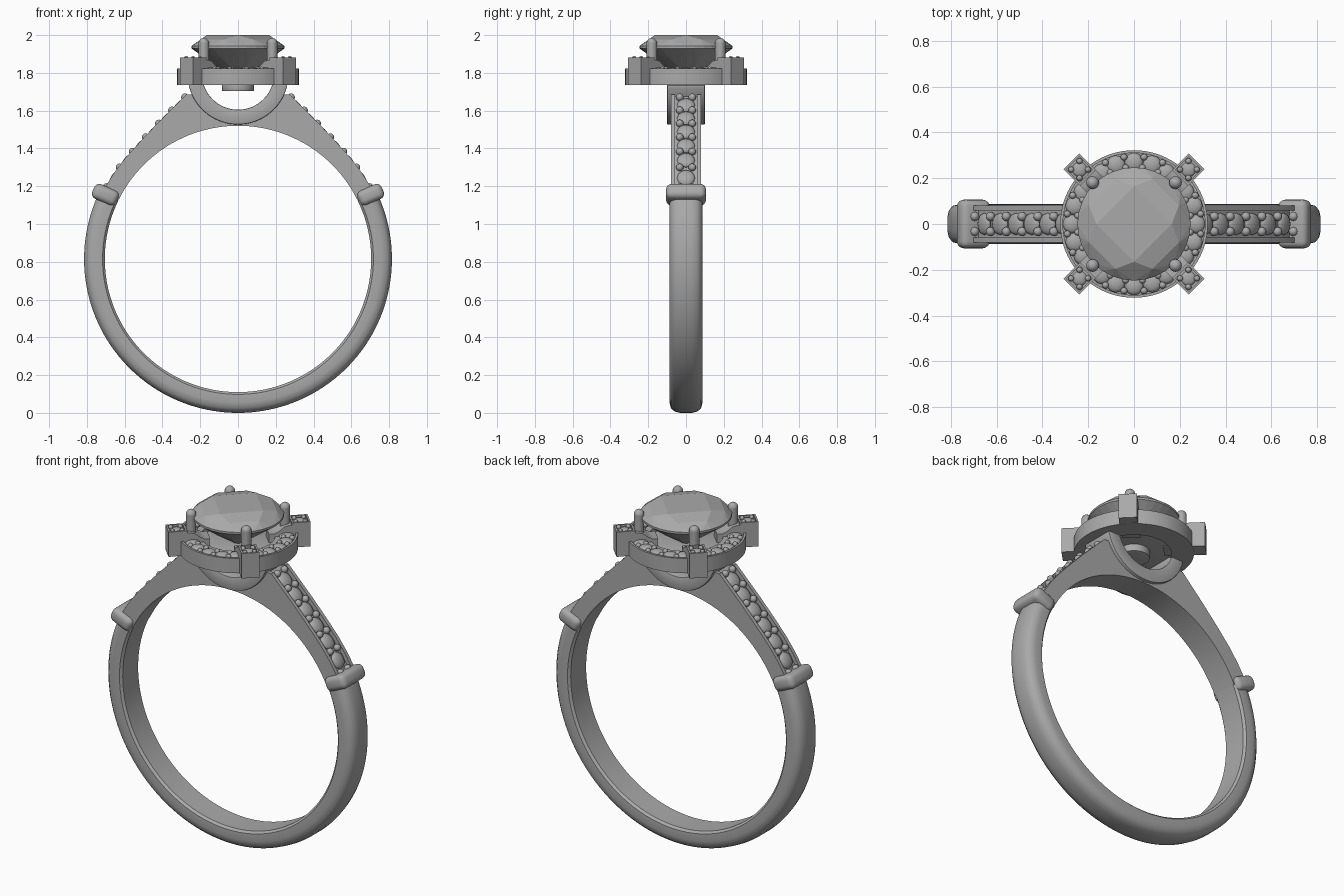
import bpy, bmesh, math
from mathutils import Matrix, Vector

if "Cube" in bpy.data.objects:
    bpy.data.objects.remove(bpy.data.objects["Cube"])

metal = bpy.data.materials.new("grey")
metal.diffuse_color = (0.4, 0.4, 0.4, 1)
metal.use_nodes = True
metal.node_tree.nodes["Principled BSDF"].inputs["Base Color"].default_value = metal.diffuse_color

CZ = 0.815            # centre height of the finger hole
R_IN, R_OUT = 0.705, 0.815
ARCH_Z = 1.795        # centre height of the arch under the head


def finish(name, bm, smooth=30, bevel=0.0, segments=2):
    bmesh.ops.recalc_face_normals(bm, faces=bm.faces[:])
    mesh = bpy.data.meshes.new(name)
    bm.to_mesh(mesh)
    bm.free()
    ob = bpy.data.objects.new(name, mesh)
    bpy.context.collection.objects.link(ob)
    mesh.materials.append(metal)
    bpy.ops.object.select_all(action='DESELECT')
    ob.select_set(True)
    bpy.context.view_layer.objects.active = ob
    if bevel:
        mod = ob.modifiers.new("round", 'BEVEL')
        mod.width, mod.segments = bevel, segments
        bpy.ops.object.modifier_apply(modifier=mod.name)
    if smooth:
        bpy.ops.object.shade_smooth_by_angle(angle=math.radians(smooth))
    return ob


def sweep(bm, section, centre_z, a0, a1, steps):
    """Turn a (radius, y) section around the y axis between two angles."""
    rings = []
    for i in range(steps + 1):
        a = math.radians(a0 + (a1 - a0) * i / steps)
        rings.append([bm.verts.new((r * math.cos(a), y, centre_z + r * math.sin(a)))
                      for r, y in section])
    n = len(section)
    for p, q in zip(rings, rings[1:]):
        for k in range(n):
            bm.faces.new((p[k], p[(k + 1) % n], q[(k + 1) % n], q[k]))
    bm.faces.new(rings[0])
    bm.faces.new(rings[-1][::-1])


def prism(bm, outline, y0, y1, matrix=Matrix()):
    """Extrude an (x, z) outline along y."""
    a = [bm.verts.new(matrix @ Vector((x, y0, z))) for x, z in outline]
    b = [bm.verts.new(matrix @ Vector((x, y1, z))) for x, z in outline]
    n = len(a)
    for k in range(n):
        bm.faces.new((a[k], a[(k + 1) % n], b[(k + 1) % n], b[k]))
    bm.faces.new(a)
    bm.faces.new(b[::-1])


def lathe(bm, profile, steps=72):
    """Turn a closed (radius, z) profile around the z axis."""
    rings = []
    for i in range(steps):
        a = math.tau * i / steps
        rings.append([bm.verts.new((r * math.cos(a), r * math.sin(a), z)) for r, z in profile])
    n = len(profile)
    for i in range(steps):
        p, q = rings[i], rings[(i + 1) % steps]
        for k in range(n):
            bm.faces.new((p[k], p[(k + 1) % n], q[(k + 1) % n], q[k]))


def ball(bm, pos, r, flat=1.0, rot=Matrix(), seg=12):
    m = Matrix.Translation(pos) @ rot @ Matrix.Diagonal((1, 1, flat, 1))
    bmesh.ops.create_uvsphere(bm, u_segments=seg, v_segments=8, radius=r, matrix=m)


# Plain lower band with a softly rounded outside
half = [(R_IN, 0.072), (R_IN + 0.012, 0.085), (0.76, 0.087), (0.79, 0.08),
        (0.808, 0.06), (R_OUT, 0.03)]
section = half + [(r, -y) for r, y in reversed(half)]
bm = bmesh.new()
sweep(bm, section, CZ, 154, 386, 96)
finish("band", bm, 40)

# Shoulders: a recessed core between two raised channel walls
slope = [(0.275, 1.685), (0.34, 1.62), (0.42, 1.54), (0.51, 1.445), (0.60, 1.345),
         (0.66, 1.265), (0.70, 1.20), (0.725, 1.15)]


def shoulder_outline(drop):
    pts = []
    for i in range(25):
        a = math.radians(26 + 64 * i / 24)
        pts.append((R_IN * math.cos(a), CZ + R_IN * math.sin(a)))
    for i in range(1, 9):
        a = math.radians(-90 + 62 * i / 8)
        pts.append((0.225 * math.cos(a), ARCH_Z + 0.225 * math.sin(a)))
    return pts + [(x - drop, z - drop) for x, z in slope]


for side, label in ((1, "right"), (-1, "left")):
    flip = Matrix.Diagonal((side, 1, 1, 1))
    bm = bmesh.new()
    prism(bm, shoulder_outline(0.016), -0.06, 0.06, flip)
    finish(label + "_shoulder_core", bm)
    bm = bmesh.new()
    for s in (-1, 1):
        prism(bm, shoulder_outline(0), s * 0.058, s * 0.08, flip)
    finish(label + "_channel_walls", bm)

    # Stones and paired beads set down the channel
    bm = bmesh.new()
    count = 13
    for i in range(count):
        x = 0.285 + 0.415 * i / (count - 1)
        for (xa, za), (xb, zb) in zip(slope, slope[1:]):
            if xa <= x <= xb:
                z = za + (zb - za) * (x - xa) / (xb - xa)
                tilt = math.atan2(za - zb, xb - xa)
                break
        if i % 2:
            rot = Matrix.Rotation(side * tilt, 4, 'Y')
            ball(bm, (side * (x - 0.012), 0, z - 0.012), 0.048, 0.4, rot)
        else:
            for s in (-1, 1):
                ball(bm, (side * (x - 0.004), s * 0.033, z - 0.004), 0.02)
    finish(label + "_shoulder_stones", bm, 50)

    # Collar where the shoulder meets the band
    bm = bmesh.new()
    m = (Matrix.Translation((side * 0.702, 0, 1.155)) @ Matrix.Rotation(-side * math.radians(24), 4, 'Y')
         @ Matrix.Diagonal((0.14, 0.212, 0.084, 1)))
    bmesh.ops.create_cube(bm, size=1, matrix=m)
    finish(label + "_collar", bm, 40, bevel=0.03, segments=4)

# Half-round arch carrying the head
bm = bmesh.new()
sweep(bm, [(0.19, -0.1), (0.268, -0.1), (0.268, 0.1), (0.19, 0.1)], ARCH_Z, 193, 347, 40)
finish("arch", bm, 30, bevel=0.005)

# Halo ring with a thin raised lip, seat plate and centre boss
bm = bmesh.new()
lathe(bm, [(0.2, 1.735), (0.322, 1.735), (0.322, 1.822), (0.31, 1.822), (0.31, 1.808), (0.2, 1.808)])
finish("halo", bm)
for name, r, z0, z1 in (("seat_plate", 0.21, 1.745, 1.775), ("centre_boss", 0.085, 1.703, 1.75)):
    bm = bmesh.new()
    bmesh.ops.create_cone(bm, cap_ends=True, segments=48, radius1=r, radius2=r, depth=z1 - z0,
                          matrix=Matrix.Translation((0, 0, (z0 + z1) / 2)))
    finish(name, bm, 30, bevel=0.006)

# Halo stones and beads, repeated in each quarter
bm = bmesh.new()
for q in range(4):
    for deg in (-32, -17, 0, 17, 32):
        a = math.radians(90 * q + deg)
        r = 0.27 if abs(deg) < 20 else 0.262
        ball(bm, (r * math.cos(a), r * math.sin(a), 1.81), 0.041, 0.45)
    for deg in (-25, -8.5, 8.5, 25):
        a = math.radians(90 * q + deg)
        for r in (0.248, 0.295):
            ball(bm, (r * math.cos(a), r * math.sin(a), 1.818), 0.015, seg=10)
finish("halo_stones", bm, 50)

# Four diagonal arms with beaded square ends, and four round-tipped prongs
arm = [(0.16, 1.74), (0.387, 1.735), (0.387, 1.868), (0.27, 1.868), (0.245, 1.862),
       (0.215, 1.838), (0.19, 1.826), (0.16, 1.825)]
arms, beads, prongs = bmesh.new(), bmesh.new(), bmesh.new()
for q in range(4):
    turn = Matrix.Rotation(math.radians(45 + 90 * q), 4, 'Z')
    prism(arms, arm, -0.049, 0.049, turn)
    # raised rim around the square end
    for x0, x1, y0, y1 in ((0.285, 0.387, -0.049, -0.039), (0.285, 0.387, 0.039, 0.049),
                           (0.285, 0.295, -0.039, 0.039), (0.377, 0.387, -0.039, 0.039)):
        prism(arms, [(x0, 1.86), (x1, 1.86), (x1, 1.882), (x0, 1.882)], y0, y1, turn)
    ball(beads, turn @ Vector((0.336, 0, 1.868)), 0.033, 0.4)
    for dx in (-0.026, 0.026):
        for dy in (-0.026, 0.026):
            ball(beads, turn @ Vector((0.336 + dx, dy, 1.876)), 0.013, seg=10)
    base = turn @ Vector((0.256, 0, 0))
    bmesh.ops.create_cone(prongs, segments=16, radius1=0.028, radius2=0.028, depth=0.16,
                          matrix=Matrix.Translation((base.x, base.y, 1.878)))
    ball(prongs, (base.x, base.y, 1.957), 0.028, seg=16)
finish("arms", arms)
finish("arm_beads", beads, 50)
finish("prongs", prongs, 50)

# Faceted centre stone: hull of its facet corners
bm = bmesh.new()
for n, r, z, off in ((4, 0.165, 2.0, 0), (8, 0.212, 1.978, 22.5), (32, 0.247, 1.942, 0),
                     (32, 0.247, 1.93, 0), (8, 0.135, 1.845, 22.5), (8, 0.03, 1.775, 0)):
    for i in range(n):
        a = math.radians(off) + math.tau * i / n
        bm.verts.new((r * math.cos(a), r * math.sin(a), z))
bmesh.ops.convex_hull(bm, input=bm.verts[:])
finish("centre_stone", bm, 0)
